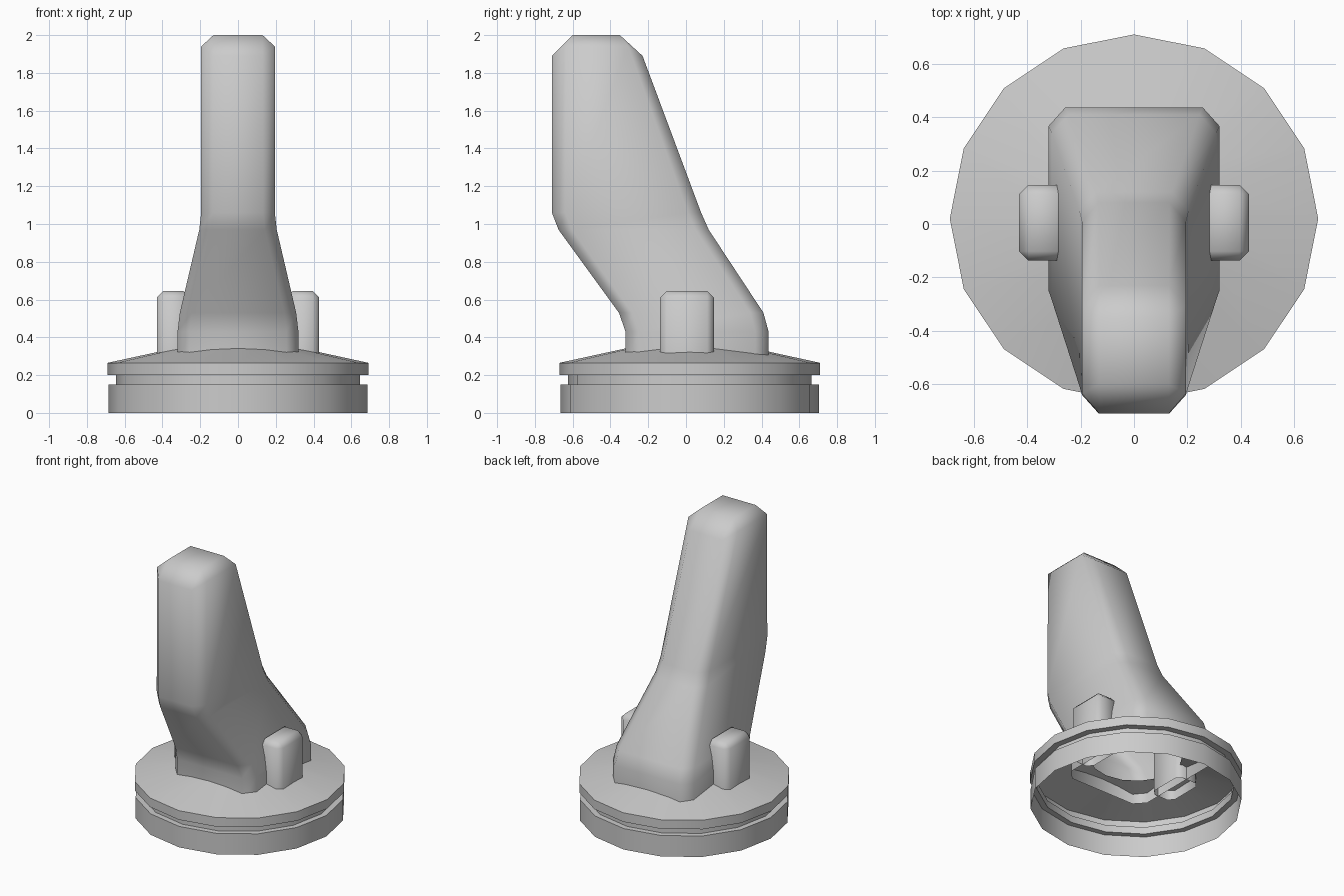
import bpy, bmesh, math

if "Cube" in bpy.data.objects:
    bpy.data.objects.remove(bpy.data.objects["Cube"])


def octagon(x0, x1, y0, y1, cx, cy, z, z_side=None):
    """Chamfered rectangle, counter-clockwise; z_side is the height of the x-side points."""
    s = z if z_side is None else z_side
    return [(x0 + cx, y0, z), (x1 - cx, y0, z), (x1, y0 + cy, s), (x1, y1 - cy, s),
            (x1 - cx, y1, z), (x0 + cx, y1, z), (x0, y1 - cy, s), (x0, y0 + cy, s)]


def loft(name, rings, angle, cap=False):
    """Skin a stack of rings from bottom to top, bottom left open."""
    bm = bmesh.new()
    loops = [[bm.verts.new(p) for p in ring] for ring in rings]
    for a, b in zip(loops, loops[1:]):
        for i in range(len(a)):
            j = (i + 1) % len(a)
            bm.faces.new((a[i], a[j], b[j], b[i]))
    if cap:
        bm.faces.new(loops[-1])
    bmesh.ops.remove_doubles(bm, verts=bm.verts[:], dist=0.0005)
    mesh = bpy.data.meshes.new(name)
    bm.to_mesh(mesh)
    bm.free()
    ob = bpy.data.objects.new(name, mesh)
    bpy.context.collection.objects.link(ob)
    bpy.ops.object.select_all(action='DESELECT')
    ob.select_set(True)
    bpy.context.view_layer.objects.active = ob
    bpy.ops.object.shade_smooth_by_angle(angle=math.radians(angle))
    return ob


# Round base: hollow 16-sided shell with a groove and a shallow conical top
def circle(r, z, n=16, cy=0.02):
    return [(r * math.cos(2 * math.pi * i / n), cy + r * math.sin(2 * math.pi * i / n), z)
            for i in range(n)]


base_profile = [(0.685, 0), (0.685, 0.15), (0.645, 0.15), (0.645, 0.2),
                (0.69, 0.2), (0.69, 0.265), (0.30, 0.35)]
loft("base", [circle(r, z) for r, z in base_profile], 50)

# Lever: half width, front y, back y, height
lever_sections = [(0.32, -0.32, 0.437, 0.25), (0.32, -0.32, 0.437, 0.43),
                  (0.308, -0.355, 0.41, 0.53), (0.205, -0.675, 0.12, 0.97),
                  (0.195, -0.71, 0.08, 1.06)]
rings = [octagon(-w, w, f, b, 0.063, 0.07, z) for w, f, b, z in lever_sections]
rings.append(octagon(-0.195, 0.195, -0.71, -0.23, 0.065, 0.075, 1.89, 1.94))
rings.append(octagon(-0.13, 0.13, -0.60, -0.35, 0, 0, 2.0))
loft("lever", rings, 60, cap=True)

# Side pegs, one on each side of the lever
for side, x0, x1 in (("left", -0.43, -0.255), ("right", 0.255, 0.43)):
    c = 0.035
    loft(side + "_peg",
         [octagon(x0, x1, -0.137, 0.147, c, c, 0.25),
          octagon(x0, x1, -0.137, 0.147, c, c, 0.61),
          octagon(x0 + c, x1 - c, -0.137 + c, 0.147 - c, 0, 0, 0.645)],
         60, cap=True)
